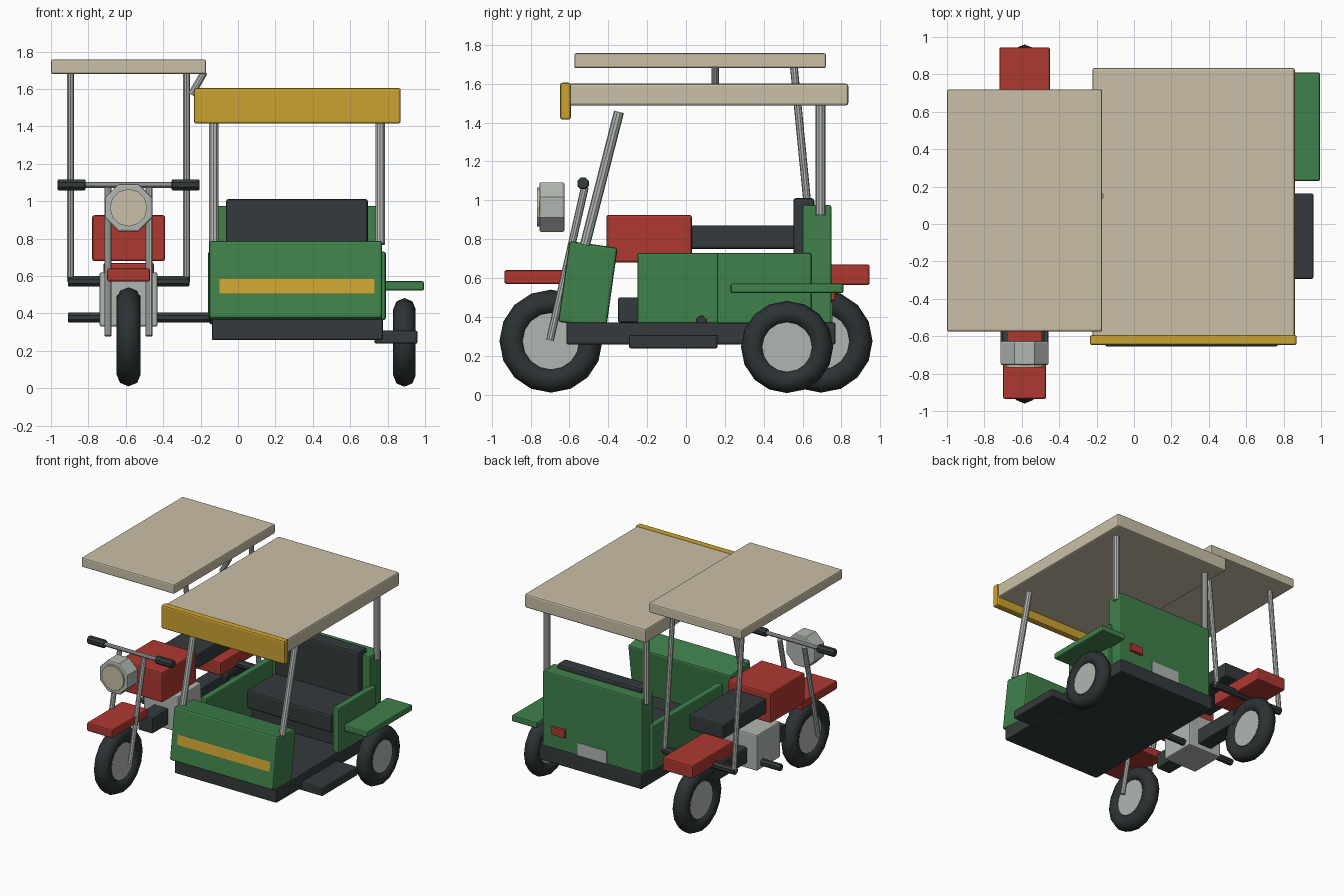
import bpy
import math
from mathutils import Vector

old = bpy.data.objects.get("Cube")
if old:
    bpy.data.objects.remove(old, do_unlink=True)


def material(name, r, g, b):
    m = bpy.data.materials.new(name)
    m.use_nodes = True
    m.diffuse_color = (r, g, b, 1)
    bsdf = m.node_tree.nodes["Principled BSDF"]
    bsdf.inputs["Base Color"].default_value = (r, g, b, 1)
    bsdf.inputs["Roughness"].default_value = 0.7
    return m


BEIGE = material("canvas_beige", 0.59, 0.53, 0.39)
YELLOW = material("trim_yellow", 0.60, 0.36, 0.03)
GREEN = material("body_green", 0.05, 0.22, 0.07)
RED = material("bike_red", 0.42, 0.04, 0.03)
DARK = material("dark_grey", 0.034, 0.042, 0.045)
RUBBER = material("tyre_rubber", 0.025, 0.032, 0.034)
METAL = material("light_metal", 0.44, 0.47, 0.44)


def finish(name, mat, bevel=0.0):
    ob = bpy.context.object
    ob.name = name
    ob.data.materials.append(mat)
    if bevel:
        mod = ob.modifiers.new("soft_edges", 'BEVEL')
        mod.width = bevel
        mod.segments = 2
        mod.limit_method = 'ANGLE'
        mod.angle_limit = math.radians(50)
    return ob


def box(name, mat, xs, ys, zs, bevel=0.01, tilt=0.0):
    """Box from its extents on each axis, optionally tilted about x."""
    spans = (xs, ys, zs)
    bpy.ops.mesh.primitive_cube_add(size=1, location=[sum(s) / 2 for s in spans])
    ob = bpy.context.object
    ob.scale = [s[1] - s[0] for s in spans]
    bpy.ops.object.transform_apply(location=False, rotation=False, scale=True)
    ob.rotation_euler.x = math.radians(tilt)
    return finish(name, mat, bevel)


def tube(name, mat, a, b, radius, sides=10, bevel=0.0, turn=0.0):
    """Cylinder running between two points."""
    a, b = Vector(a), Vector(b)
    bpy.ops.mesh.primitive_cylinder_add(vertices=sides, radius=radius,
                                        depth=(b - a).length, location=(a + b) / 2)
    ob = bpy.context.object
    spin = Vector((0, 0, 1)).rotation_difference(b - a)
    ob.rotation_mode = 'QUATERNION'
    ob.rotation_quaternion = spin
    if turn:
        for v in ob.data.vertices:
            x, y = v.co.x, v.co.y
            c, s = math.cos(turn), math.sin(turn)
            v.co.x, v.co.y = c * x - s * y, s * x + c * y
    return finish(name, mat, bevel)


def wheel(name, x, y, z, major, minor):
    bpy.ops.mesh.primitive_torus_add(location=(x, y, z), rotation=(0, math.pi / 2, 0),
                                     major_segments=16, minor_segments=8,
                                     major_radius=major, minor_radius=minor)
    bpy.ops.object.shade_smooth_by_angle(angle=math.radians(50))
    finish(name + "_tyre", RUBBER)
    tube(name + "_hub", METAL, (x - 0.04, y, z), (x + 0.04, y, z),
         major - minor + 0.012, sides=16)


BIKE = -0.585   # centre line of the motorcycle
CAR = 0.315     # centre line of the sidecar

# Wheels
wheel("front_wheel", BIKE, -0.695, 0.275, 0.2, 0.065)
wheel("rear_wheel", BIKE, 0.695, 0.275, 0.2, 0.065)
wheel("sidecar_wheel", 0.89, 0.52, 0.245, 0.177, 0.06)

# Motorcycle body
box("front_fender", RED, (-0.70, -0.47), (-0.935, -0.48), (0.57, 0.64))
box("rear_fender", RED, (-0.72, -0.45), (0.42, 0.945), (0.565, 0.67))
box("fuel_tank", RED, (-0.78, -0.39), (-0.41, 0.03), (0.68, 0.925), 0.012)
box("bike_seat", DARK, (-0.74, -0.43), (0.02, 0.58), (0.75, 0.87), 0.012)
box("bike_frame", DARK, (-0.65, -0.52), (-0.35, 0.56), (0.37, 0.50))
box("engine", METAL, (-0.74, -0.43), (-0.15, 0.15), (0.33, 0.62))

# Steering
for side, label in ((-1, "right"), (1, "left")):
    fx = BIKE + side * 0.11
    tube(label + "_fork", METAL, (fx, -0.70, 0.28), (fx, -0.52, 1.07), 0.02)
    tube(label + "_grip", DARK, (BIKE + side * 0.23, -0.53, 1.087),
         (BIKE + side * 0.38, -0.53, 1.087), 0.032, 8, 0.008, math.pi / 8)
tube("handlebar", METAL, (BIKE - 0.26, -0.53, 1.087), (BIKE + 0.26, -0.53, 1.087), 0.016)
tube("headlight_housing", METAL, (BIKE, -0.755, 0.965), (BIKE, -0.625, 0.965),
     0.138, 8, 0.01, math.pi / 8)
tube("headlight_lens", BEIGE, (BIKE, -0.767, 0.965), (BIKE, -0.74, 0.965), 0.1, 12)

# Cross bars joining bike and sidecar
tube("footpeg_bar", DARK, (-0.91, 0.08, 0.378), (-0.09, 0.08, 0.378), 0.028, 8, 0.006, math.pi / 8)
tube("canopy_bar", DARK, (-0.91, 0.66, 0.572), (-0.26, 0.66, 0.572), 0.03, 8, 0.006, math.pi / 8)

# Bike canopy
box("bike_canopy", BEIGE, (-1.0, -0.17), (-0.575, 0.72), (1.68, 1.757))
for px, label in ((-0.895, "right"), (-0.275, "left")):
    tube(label + "_canopy_post", METAL, (px, 0.665, 0.57), (px, 0.555, 1.69), 0.02)
tube("canopy_brace", METAL, (-0.25, 0.15, 1.57), (-0.18, 0.15, 1.69), 0.02)

# Sidecar tub
box("sidecar_floor", DARK, (-0.14, 0.775), (-0.615, 0.77), (0.257, 0.372))
box("step", DARK, (0.73, 0.96), (-0.293, 0.163), (0.238, 0.308))
box("inner_side_wall", GREEN, (-0.16, -0.105), (-0.25, 0.65), (0.365, 0.73))
box("outer_side_wall", GREEN, (0.735, 0.79), (0.16, 0.645), (0.365, 0.73))
box("back_panel", GREEN, (-0.13, 0.76), (0.60, 0.748), (0.365, 0.975))
box("wheel_fender", GREEN, (0.77, 0.995), (0.23, 0.81), (0.522, 0.572))

# Tilted front panel with its stripe
TILT = -8
box("front_panel", GREEN, (-0.155, 0.77), (-0.63, -0.38), (0.355, 0.775), 0.014, TILT)
t = math.radians(TILT)
out = 0.127
stripe = box("front_stripe", YELLOW, (-0.10, 0.73), (-0.004, 0.004), (-0.04, 0.04), 0.003, TILT)
stripe.location.y = -0.505 - out * math.cos(t)
stripe.location.z = 0.545

# Passenger seat
box("seat_base", DARK, (-0.06, 0.70), (0.26, 0.61), (0.365, 0.50))
box("seat_cushion", DARK, (-0.065, 0.695), (0.20, 0.60), (0.49, 0.64), 0.015)
box("seat_backrest", DARK, (-0.065, 0.695), (0.552, 0.66), (0.60, 1.012), 0.015)

# Sidecar roof
box("sidecar_roof", BEIGE, (-0.222, 0.86), (-0.605, 0.835), (1.488, 1.60), 0.012)
box("roof_fascia", YELLOW, (-0.235, 0.87), (-0.648, -0.593), (1.415, 1.605), 0.012)
for side, label in ((-1, "inner"), (1, "outer")):
    px = CAR + side * 0.445
    tube(label + "_rear_post", METAL, (px, 0.692, 0.925), (px, 0.692, 1.50), 0.026)
    tube(label + "_front_post", METAL, (px, -0.52, 0.77), (px, -0.345, 1.455), 0.026)

# Rear details
box("tail_light", RED, (0.55, 0.67), (0.74, 0.768), (0.485, 0.55), 0.005)
box("number_plate", METAL, (CAR - 0.13, CAR + 0.13), (0.746, 0.754), (0.372, 0.475), 0.002)
